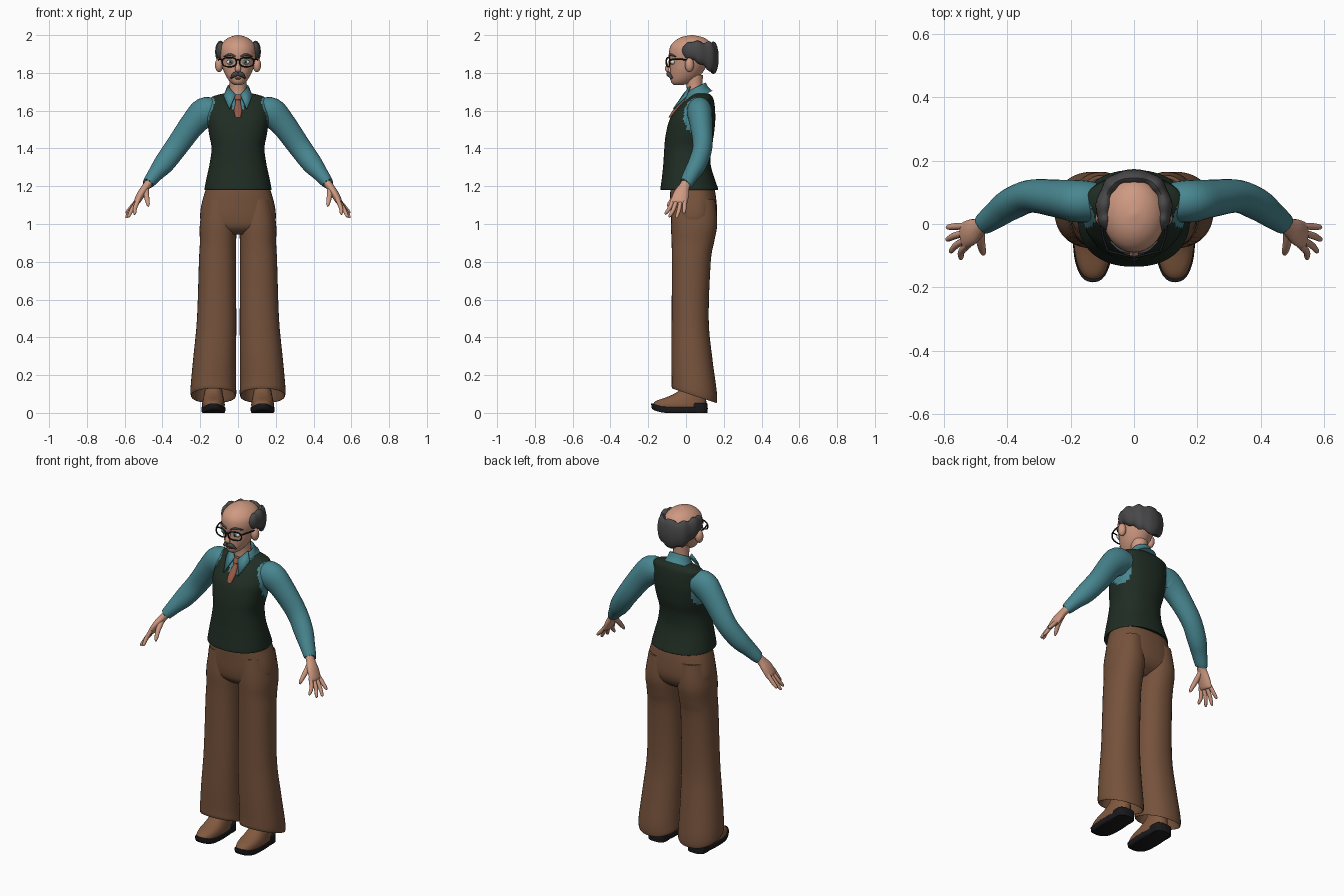
import bpy, bmesh, math
from mathutils import Vector, Matrix


def material(name, r, g, b):
    m = bpy.data.materials.new(name)
    m.diffuse_color = (r, g, b, 1)
    return m


SKIN = material("skin", .62, .32, .22)
TEAL = material("teal shirt", .065, .24, .28)
VEST = material("dark green knit", .014, .026, .017)
BROWN = material("brown cloth", .18, .085, .045)
HAIR = material("grey hair", .065, .065, .068)
TIE = material("rust tie", .30, .10, .06)
SHOE = material("tan leather", .22, .10, .05)
BLACK = material("black", .01, .01, .012)
WHITE = material("eye white", .7, .7, .68)
IRIS = material("iris green", .08, .28, .26)


def finish(name, bm, mat, mirror=False, angle=50):
    """Turn a bmesh into a smooth object, optionally mirrored over x = 0."""
    bmesh.ops.recalc_face_normals(bm, faces=bm.faces)
    me = bpy.data.meshes.new(name)
    bm.to_mesh(me)
    bm.free()
    me.materials.append(mat)
    for p in me.polygons:
        p.use_smooth = True
    me.set_sharp_from_angle(angle=math.radians(angle))
    ob = bpy.data.objects.new(name, me)
    bpy.context.collection.objects.link(ob)
    if mirror:
        md = ob.modifiers.new("mirror", 'MIRROR')
        md.use_mirror_merge = False
    return ob


def loft(name, rings, mat, mirror=False, closed=False):
    """Skin a list of point rings; cap the ends or close into a loop."""
    bm = bmesh.new()
    vs = [[bm.verts.new(p) for p in r] for r in rings]
    n = len(vs[0])
    for i in range(len(vs) - (0 if closed else 1)):
        a, b = vs[i], vs[(i + 1) % len(vs)]
        for j in range(n):
            k = (j + 1) % n
            bm.faces.new((a[j], a[k], b[k], b[j]))
    if not closed:
        bm.faces.new(vs[0])
        bm.faces.new(vs[-1])
    return finish(name, bm, mat, mirror)


def smooth_keys(keys, sub):
    """Catmull-Rom interpolation of key tuples."""
    k = [Vector(p) for p in keys]
    out = []
    for i in range(len(k) - 1):
        p0, p1, p2, p3 = k[max(i - 1, 0)], k[i], k[i + 1], k[min(i + 2, len(k) - 1)]
        for s in range(sub):
            t = s / sub
            out.append(.5 * (2 * p1 + (p2 - p0) * t + (2 * p0 - 5 * p1 + 4 * p2 - p3) * t * t
                             + (3 * p1 - p0 - 3 * p2 + p3) * t ** 3))
    return out + [k[-1]]


def tube(name, keys, mat, n=20, sub=4, flat=False, mirror=False, power=2, bend=None):
    """Keys are (x, y, z, half width, half depth); flat keeps rings level."""
    ks = smooth_keys(keys, sub)
    rings = []
    for i, k in enumerate(ks):
        c = Vector(k[:3])
        u, v = Vector((1, 0, 0)), Vector((0, 1, 0))
        if not flat:
            t = (Vector(ks[min(i + 1, len(ks) - 1)][:3]) - Vector(ks[max(i - 1, 0)][:3])).normalized()
            ref = v if abs(t.y) < .9 else Vector((0, 0, 1))
            u = t.cross(ref).normalized()
            v = u.cross(t)
        ring = []
        for j in range(n):
            a = 2 * math.pi * j / n
            ca, sa = math.cos(a), math.sin(a)
            e = 2 / power
            p = c + u * k[3] * math.copysign(abs(ca) ** e, ca) + v * k[4] * math.copysign(abs(sa) ** e, sa)
            ring.append(bend(p) if bend else p)
        rings.append(ring)
    return loft(name, rings, mat, mirror)


def body(name, rows, mat, x=0, **kw):
    """Level loft from rows of (z, half width, front y, back y)."""
    return tube(name, [(x, (f + b) / 2, z, w, (b - f) / 2) for z, w, f, b in rows], mat, flat=True, **kw)


def ball(name, loc, rad, mat, mirror=False):
    bm = bmesh.new()
    bmesh.ops.create_uvsphere(bm, u_segments=20, v_segments=12, radius=1,
                              matrix=Matrix.Translation(loc) @ Matrix.Diagonal((*rad, 1)))
    return finish(name, bm, mat, mirror)


# --- head, neck, ears, nose
body("head", [(1.735, .018, -.062, -.02), (1.75, .04, -.078, .03), (1.78, .062, -.083, .07),
              (1.82, .08, -.084, .1), (1.86, .09, -.085, .125), (1.90, .098, -.09, .14),
              (1.94, .094, -.083, .14), (1.97, .073, -.058, .12), (1.99, .042, -.022, .085),
              (2.0, .006, .025, .037)], SKIN, n=36)
body("neck", [(1.62, .055, .0, .12), (1.68, .048, .005, .1), (1.73, .044, .003, .088),
              (1.79, .046, -.01, .09)], SKIN)
ball("ear", (.1, .018, 1.842), (.022, .024, .038), SKIN, True)
tube("nose", [(0, -.078, 1.875, .008, .008), (0, -.091, 1.845, .01, .01),
              (0, -.1, 1.82, .016, .012), (0, -.09, 1.806, .01, .006)], SKIN, n=14)

# --- hair band around the sides and back, thicker behind
rings = []
for i in range(61):
    f = i / 60
    a = math.radians(-38 + 256 * f)
    ca, sa = math.cos(a), math.sin(a)
    back = max(sa, 0)
    end = min(1, .35 + 8 * min(f, 1 - f))
    wob = 1 + .09 * math.sin(9 * a)
    zc, hz, th = 1.917 - .037 * back, (.05 + .03 * back) * end * wob, .026 * end * wob
    cx, cy = .094 * math.copysign(abs(ca) ** .7, ca), .045 + .1 * sa
    d = Vector((ca, sa, 0))
    rings.append([Vector((cx, cy, zc)) + d * th * math.cos(b) + Vector((0, 0, hz * math.sin(b)))
                  for b in [2 * math.pi * j / 16 for j in range(16)]])
loft("hair", rings, HAIR)

# --- eyes, brows, moustache, mouth
ball("eye", (.04, -.07, 1.857), (.022, .014, .013), WHITE, True)
ball("iris", (.039, -.081, 1.857), (.01, .005, .011), IRIS, True)
ball("pupil", (.039, -.0845, 1.857), (.005, .003, .006), BLACK, True)
tube("eyebrow", [(.014, -.09, 1.886, .004, .004), (.042, -.083, 1.897, .007, .005),
                 (.074, -.055, 1.886, .003, .003)], HAIR, n=10, mirror=True)
tube("moustache", [(.0, -.094, 1.797, .012, .01), (.02, -.09, 1.79, .013, .011),
                   (.038, -.074, 1.772, .004, .005)], HAIR, n=12, mirror=True)
ball("mouth", (0, -.08, 1.77), (.016, .006, .005), TIE)

# --- glasses
rings = []
for i in range(32):
    a = 2 * math.pi * i / 32
    ca, sa = math.cos(a), math.sin(a)
    d = Vector((math.copysign(abs(ca) ** .75, ca) * .037, 0, math.copysign(abs(sa) ** .75, sa) * .024))
    c = Vector((.046, 0, 1.857)) + d
    c.y = -.106 + .25 * c.x
    rings.append([c + d.normalized() * .004 * math.cos(b) + Vector((0, .004 * math.sin(b), 0))
                  for b in [2 * math.pi * j / 8 for j in range(8)]])
loft("glasses_rim", rings, BLACK, mirror=True, closed=True)
tube("glasses_bridge", [(-.012, -.103, 1.866, .004, .004), (0, -.105, 1.869, .004, .004),
                        (.012, -.103, 1.866, .004, .004)], BLACK, n=8)
tube("glasses_temple", [(.082, -.086, 1.87, .004, .004), (.098, -.04, 1.872, .004, .004),
                        (.106, .025, 1.868, .004, .004)], BLACK, n=8, mirror=True)

# --- vest, with shirt showing in the V neck and the armholes
vest = body("vest", [(1.185, .17, -.128, .163), (1.186, .177, -.135, .17), (1.25, .165, -.127, .148),
                     (1.32, .15, -.12, .13), (1.4, .14, -.115, .132), (1.47, .152, -.108, .147),
                     (1.55, .163, -.088, .155), (1.6, .16, -.055, .154), (1.64, .155, -.02, .15),
                     (1.67, .143, .015, .142), (1.688, .09, .035, .125), (1.695, .04, .05, .1)],
            VEST, n=80, sub=6, power=2.25)
vest.data.materials.append(TEAL)
for p in vest.data.polygons:
    x, y, z = p.center
    neck = y < .05 and z > 1.565 + 1.7 * abs(x)
    hole = abs(x) > .12 and ((y - .065) / .078) ** 2 + ((z - 1.57) / .1) ** 2 < 1
    p.material_index = 1 if neck or hole else 0

# --- shirt collar and tie
tilt = lambda p: p + Vector((0, 0, (p.y - .05) * .5))
body("collar_band", [(1.66, .085, -.02, .14), (1.69, .07, -.005, .118), (1.72, .058, .012, .105),
                     (1.715, .05, .015, .098), (1.68, .046, .02, .09)], TEAL, n=28, bend=tilt)
bm = bmesh.new()
flap = [(.012, -.012, 1.682), (.05, .025, 1.725), (.075, .005, 1.675), (.045, -.064, 1.605)]
bm.faces.new([bm.verts.new(p) for p in flap])
ob = finish("collar_flap", bm, TEAL, True)
ob.modifiers.new("thickness", 'SOLIDIFY').thickness = .007
body("tie", [(1.565, .014, -.092, -.07), (1.60, .021, -.071, -.04), (1.65, .013, -.03, .0),
             (1.662, .018, -.03, .01), (1.685, .022, -.016, .015)], TIE, n=16, power=3)

# --- sleeves
tube("sleeve", [(.12, .07, 1.597, .066, .062), (.175, .072, 1.59, .08, .067), (.238, .08, 1.53, .068, .06),
                (.325, .088, 1.41, .06, .052), (.39, .062, 1.322, .055, .05), (.435, .03, 1.267, .042, .043),
                (.474, .002, 1.217, .031, .035), (.47, .004, 1.222, .024, .028)],
     TEAL, n=28, mirror=True)

# --- hands
tube("palm", [(.455, .012, 1.24, .022, .026), (.485, -.008, 1.2, .021, .028), (.512, -.025, 1.16, .021, .041),
              (.535, -.036, 1.118, .017, .043), (.54, -.038, 1.108, .008, .036)], SKIN, mirror=True)
fingers = [(-.067, .547, -.106, 1.05), (-.047, .577, -.085, 1.036), (-.026, .588, -.048, 1.032),
           (-.006, .587, -.01, 1.056)]
for i, (by, tx, ty, tz) in enumerate(fingers):
    tube("finger_%d" % (i + 1),
         [(.525, by, 1.135, .012, .011), ((.535 + tx) / 2 + .004, (by + ty) / 2, (1.12 + tz) / 2, .011, .011),
          (tx, ty, tz + .008, .008, .008), (tx + .002, ty, tz, .003, .003)], SKIN, n=10, mirror=True)
tube("thumb", [(.487, -.02, 1.185, .016, .016), (.484, -.06, 1.145, .014, .013),
               (.477, -.088, 1.108, .01, .01), (.475, -.097, 1.092, .003, .003)], SKIN, n=12, mirror=True)


# --- trousers: hips and flared legs with a hem dropping to the back
def hem(p):
    w = min(max((.3 - p.z) / .2, 0), 1)
    return p - Vector((0, 0, w * .33 * (p.y - .045)))


body("trouser_hips", [(1.23, .155, -.075, .13), (1.18, .172, -.083, .152), (1.1, .194, -.083, .163),
                      (1.03, .2, -.08, .163), (.98, .18, -.068, .14), (.945, .12, -.03, .09)],
     BROWN, n=48, power=2.4)
tube("trouser_leg", [(.1, .042, 1.13, .08, .112), (.105, .043, 1.0, .097, .122), (.106, .036, .9, .096, .112),
                     (.109, .028, .8, .098, .103), (.113, .022, .5, .104, .098), (.123, .03, .3, .113, .108),
                     (.13, .043, .15, .12, .119), (.13, .044, .1, .121, .12), (.13, .044, .096, .114, .113),
                     (.13, .042, .17, .104, .102)],
     BROWN, n=36, flat=True, mirror=True, power=2.2, bend=hem)

# --- shoes with black soles and heels
body("shoe_upper", [(.02, .058, -.176, .107), (.045, .06, -.176, .108), (.065, .057, -.155, .107),
                    (.088, .052, -.09, .105), (.115, .047, -.042, .103), (.15, .043, -.018, .1),
                    (.22, .042, -.01, .098)], SHOE, x=.13, n=32, mirror=True, power=2.3)
toe = lambda p: p + Vector((0, 0, 5 * max(-.1 - p.y, 0) ** 2 * .6))
body("shoe_sole", [(0, .056, -.172, .11), (.006, .062, -.181, .114), (.028, .063, -.184, .115),
                   (.032, .058, -.176, .11)], BLACK, x=.13, n=32, mirror=True, power=2.4, bend=toe)
body("shoe_heel", [(0, .054, .015, .114), (.045, .056, .015, .114), (.052, .05, .02, .109)],
     BLACK, x=.13, n=24, mirror=True, power=3)
